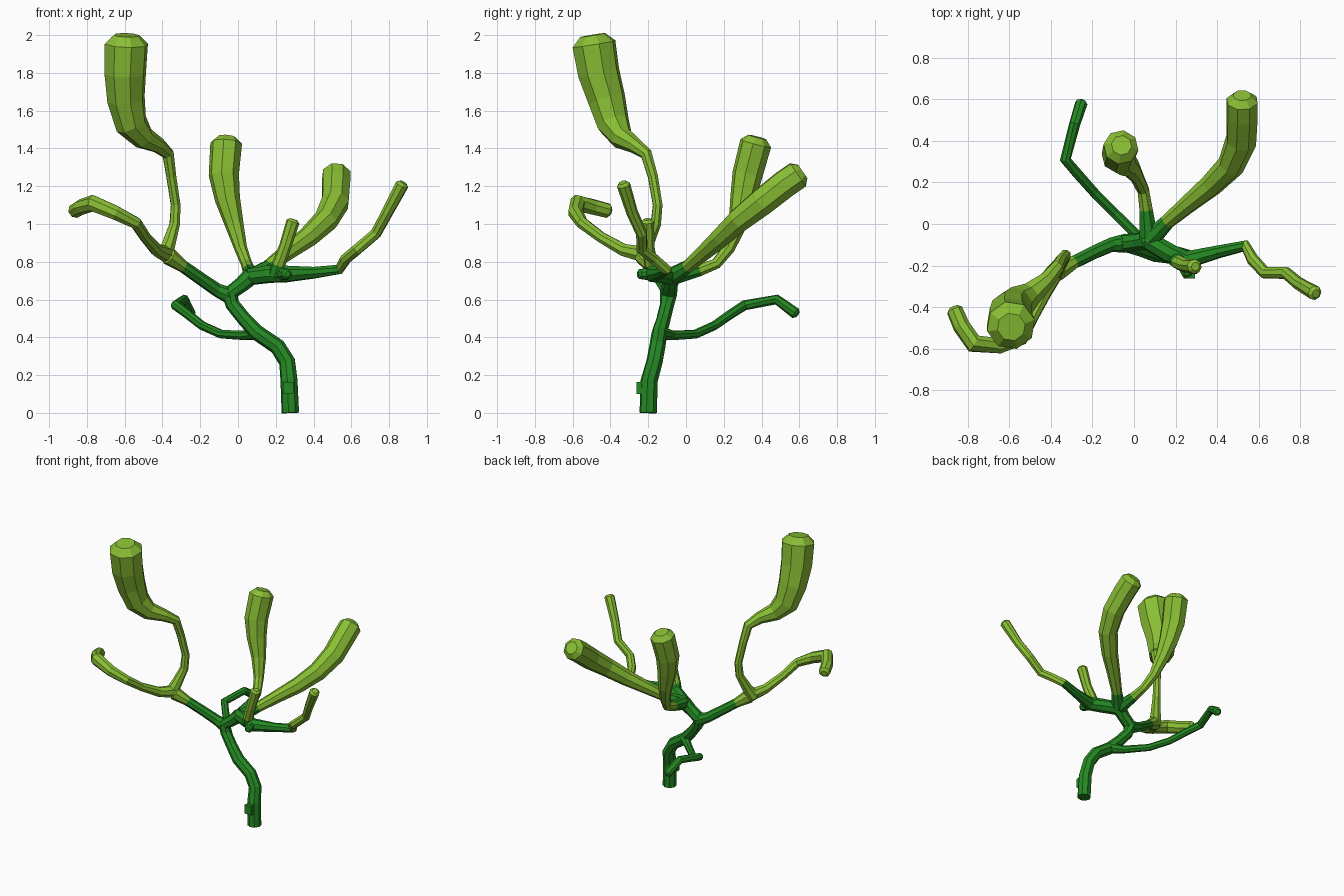
import bpy, bmesh, math
from mathutils import Vector


def material(name, col):
    m = bpy.data.materials.new(name)
    m.diffuse_color = (*col, 1)
    return m


DARK = material("dark green", (0.018, 0.25, 0.017))
LIGHT = material("yellow green", (0.25, 0.52, 0.034))


def stem(name, pts, light_from=99, round_tip=True, sides=8):
    """Faceted tube through (x, y, z, radius) points; light green from ring light_from on."""
    P = [Vector(p[:3]) for p in pts]
    R = [p[3] for p in pts]
    if round_tip:  # chamfered end
        d = (P[-1] - P[-2]).normalized()
        end = P[-1].copy()
        P[-1] = end - d * R[-1] * 0.4
        P.append(end)
        R.append(R[-1] * 0.58)
    bm = bmesh.new()
    rings, u = [], Vector((1, 0.2, 0))
    for i, p in enumerate(P):
        a = (p - P[i - 1]).normalized() if i else Vector()
        b = (P[i + 1] - p).normalized() if i < len(P) - 1 else Vector()
        t = (a + b).normalized()
        u = (u - t * u.dot(t)).normalized()
        v = t.cross(u)
        rings.append([bm.verts.new(p + R[i] * (u * math.cos(k) + v * math.sin(k)))
                      for k in (2 * math.pi * (j + 0.5) / sides for j in range(sides))])
    for i in range(len(rings) - 1):
        for j in range(sides):
            k = (j + 1) % sides
            f = bm.faces.new((rings[i][j], rings[i][k], rings[i + 1][k], rings[i + 1][j]))
            f.material_index = int(i >= light_from)
    bm.faces.new(rings[0][::-1]).material_index = int(light_from == 0)
    bm.faces.new(rings[-1]).material_index = int(light_from < 99)
    bmesh.ops.recalc_face_normals(bm, faces=bm.faces)
    me = bpy.data.meshes.new(name)
    bm.to_mesh(me)
    bm.free()
    me.materials.append(DARK)
    me.materials.append(LIGHT)
    ob = bpy.data.objects.new(name, me)
    bpy.context.collection.objects.link(ob)
    return ob


# Main trunk, up to the first fork and on to the crown
stem("trunk", [(.277, -.2, 0, .047), (.27, -.195, .17, .046), (.26, -.167, .27, .044),
               (.21, -.152, .35, .043), (.1, -.14, .425, .042), (.03, -.118, .5, .038),
               (-.03, -.1, .575, .038), (-.045, -.093, .63, .046), (.02, -.085, .68, .042),
               (.08, -.075, .735, .048)])

# Little square bud near the foot
bpy.ops.mesh.primitive_cube_add(size=1, location=(.265, -.236, .132))
bud = bpy.context.object
bud.name = "trunk_bud"
bud.scale = (.055, .05, .065)
bud.data.materials.append(DARK)

# Low thin branch reaching backwards
stem("low_branch", [(.11, -.14, .425, .038), (.03, -.07, .41, .026), (-.09, .05, .417, .024),
                    (-.19, .15, .462, .024), (-.27, .24, .525, .025), (-.33, .31, .57, .027),
                    (-.285, .48, .6, .027), (-.25, .59, .52, .03)])

# Left branch and its two shoots
stem("left_branch", [(-.04, -.092, .62, .046), (-.11, -.1, .65, .036), (-.19, -.135, .705, .034),
                     (-.29, -.185, .775, .033), (-.38, -.235, .84, .048)], 3)
stem("tall_left_shoot", [(-.39, -.24, .83, .045), (-.365, -.205, .9, .037), (-.335, -.16, 1, .029),
                         (-.33, -.15, 1.1, .027), (-.353, -.175, 1.25, .028),
                         (-.37, -.21, 1.37, .033), (-.42, -.27, 1.415, .042),
                         (-.5, -.34, 1.455, .062), (-.565, -.385, 1.53, .088),
                         (-.593, -.42, 1.66, .102), (-.597, -.462, 1.8, .113),
                         (-.59, -.495, 2, .118)], 0)
stem("curled_left_shoot", [(-.38, -.23, .84, .044), (-.43, -.33, .862, .035),
                           (-.49, -.45, .93, .03), (-.54, -.55, 1.005, .033),
                           (-.65, -.585, 1.06, .04), (-.77, -.575, 1.11, .046),
                           (-.83, -.49, 1.09, .042), (-.868, -.4, 1.067, .04)], 0)

# Right branch with its side shoot and stub
stem("right_branch", [(.06, -.075, .72, .045), (.17, -.14, .735, .048), (.25, -.175, .735, .046),
                      (.4, -.135, .742, .032), (.535, -.105, .76, .029), (.57, -.17, .815, .03),
                      (.63, -.235, .865, .03), (.73, -.235, .95, .03), (.79, -.285, 1.06, .031),
                      (.875, -.335, 1.22, .036)], 4)
stem("small_shoot", [(.2, -.165, .73, .042), (.215, -.185, .785, .036), (.25, -.2, .88, .033),
                     (.295, -.205, 1.025, .036)], 1)
stem("right_stub", [(.23, -.165, .735, .04), (.262, -.255, .735, .028)])

# Middle and right shoots with swollen ends
stem("middle_shoot", [(.07, -.06, .725, .048), (.058, .07, .755, .034), (.045, .16, .79, .03),
                      (.015, .225, .87, .034), (-.02, .275, 1, .05), (-.055, .3, 1.13, .067),
                      (-.075, .325, 1.26, .081), (-.06, .378, 1.46, .085)], 1)
stem("right_shoot", [(.08, -.07, .725, .048), (.16, .01, .775, .036), (.26, .095, .85, .045),
                     (.37, .185, .93, .056), (.465, .28, 1.02, .066), (.515, .4, 1.115, .076),
                     (.52, .52, 1.21, .078), (.52, .618, 1.278, .078)], 1)
